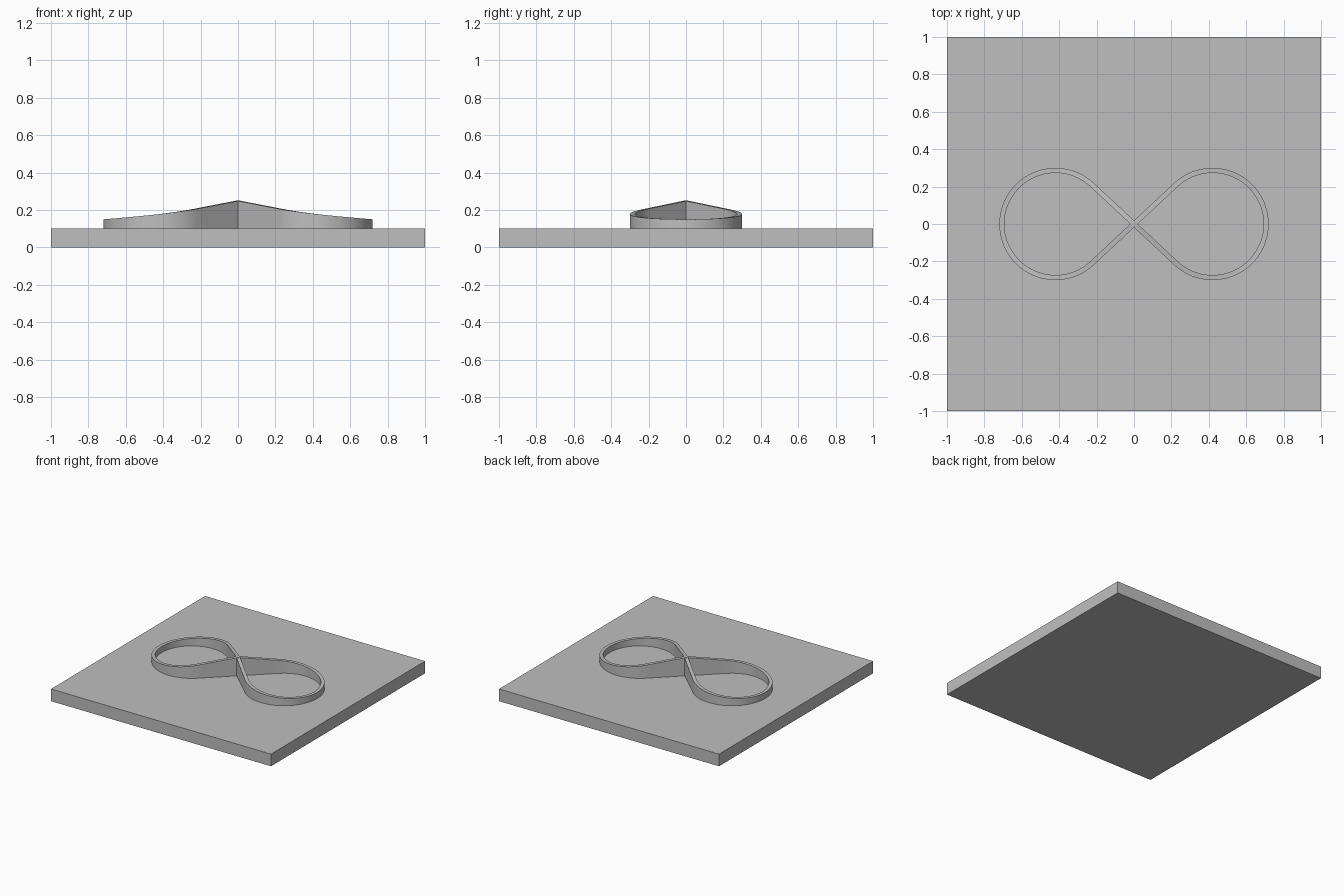
import bpy, bmesh
from math import sin, cos, acos, sqrt, pi

cube = bpy.data.objects.get("Cube")
if cube:
    bpy.data.objects.remove(cube, do_unlink=True)

# One grey for everything
grey = bpy.data.materials.new("plain grey")
grey.use_nodes = True
COLOR = (0.52, 0.52, 0.52, 1)
grey.diffuse_color = COLOR
grey.node_tree.nodes["Principled BSDF"].inputs["Base Color"].default_value = COLOR

BASE_TOP = 0.1
CENTER, RADIUS, HALF_WIDTH = 0.42, 0.2865, 0.0135
PEAK, LOW = 0.25, 0.15
STRAIGHT_STEPS, ARC_STEPS = 8, 72

# Square base plate
bpy.ops.mesh.primitive_cube_add(size=2, location=(0, 0, BASE_TOP / 2))
base = bpy.context.object
base.name = "base_plate"
base.scale.z = BASE_TOP / 2
bpy.ops.object.transform_apply(location=False, rotation=False, scale=True)
base.data.materials.append(grey)


def lobe_path():
    """Points and outward directions: crossing, straight, arc, straight, crossing."""
    tangent = pi - acos(RADIUS / CENTER)
    start = (CENTER + RADIUS * cos(tangent), -RADIUS * sin(tangent))
    path = []
    for i in range(STRAIGHT_STEPS):
        t = i / STRAIGHT_STEPS
        path.append((start[0] * t, start[1] * t, -tangent))
    for i in range(ARC_STEPS + 1):
        a = tangent * (2 * i / ARC_STEPS - 1)
        path.append((CENTER + RADIUS * cos(a), RADIUS * sin(a), a))
    for i in reversed(range(STRAIGHT_STEPS)):
        t = i / STRAIGHT_STEPS
        path.append((start[0] * t, -start[1] * t, tangent))
    return path


# Figure-eight wall: one lobe, falling away from the crossing, then mirrored
bm = bmesh.new()
sections = []
for x, y, a in lobe_path():
    top = PEAK - (PEAK - LOW) * sqrt(x * x + y * y) / (CENTER + RADIUS)
    corners = [(-1, BASE_TOP), (1, BASE_TOP), (1, top), (-1, top)]
    sections.append([bm.verts.new((x + s * HALF_WIDTH * cos(a),
                                   y + s * HALF_WIDTH * sin(a), z))
                     for s, z in corners])
for p, q in zip(sections, sections[1:]):
    for k in range(4):
        n = (k + 1) % 4
        bm.faces.new((p[k], p[n], q[n], q[k]))
bmesh.ops.recalc_face_normals(bm, faces=bm.faces)
if max(bm.faces, key=lambda f: f.calc_center_median().z).normal.z < 0:
    bmesh.ops.reverse_faces(bm, faces=bm.faces)
mesh = bpy.data.meshes.new("figure_eight_wall")
bm.to_mesh(mesh)
bm.free()
mesh.materials.append(grey)
wall = bpy.data.objects.new("figure_eight_wall", mesh)
bpy.context.collection.objects.link(wall)

bpy.ops.object.select_all(action='DESELECT')
wall.select_set(True)
bpy.context.view_layer.objects.active = wall
bpy.ops.object.shade_smooth_by_angle()
mirror = wall.modifiers.new("mirror", 'MIRROR')
mirror.use_mirror_merge = False
